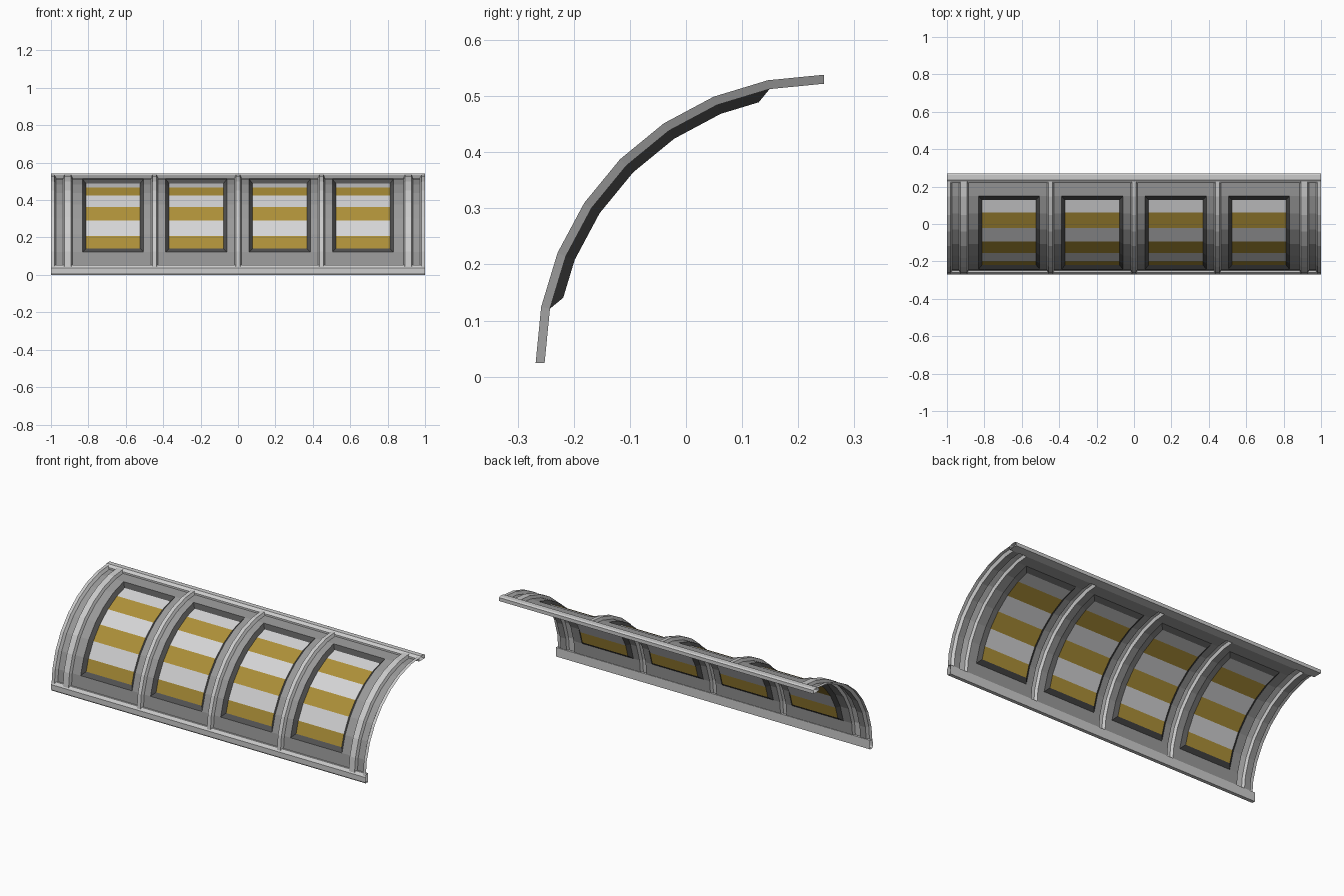
import bpy
import math

cube = bpy.data.objects.get("Cube")
if cube:
    bpy.data.objects.remove(cube, do_unlink=True)

CY, CZ = 0.246, 0.024          # axis of the quarter-circle arch
SEGS = 8                       # flat facets along the arch
R_SHELL, R_RIB, R_GLASS = 0.498, 0.514, 0.481


def make_material(name, color):
    m = bpy.data.materials.new(name)
    m.use_nodes = True
    m.diffuse_color = (*color, 1)
    bsdf = m.node_tree.nodes["Principled BSDF"]
    bsdf.inputs["Base Color"].default_value = (*color, 1)
    bsdf.inputs["Roughness"].default_value = 0.7
    return m


LIGHT = make_material("light_grey_metal", (0.60, 0.60, 0.60))
PANEL = make_material("mid_grey_panel", (0.32, 0.32, 0.32))
DARK = make_material("dark_grey_frame", (0.08, 0.08, 0.08))
WHITE = make_material("white_stripe", (0.66, 0.66, 0.67))
YELLOW = make_material("ochre_stripe", (0.42, 0.28, 0.04))


def arch_point(x, r, k):
    """Point on the faceted arch; k counts facets up from the front edge."""
    i = min(int(k), SEGS - 1)
    ends = []
    for j in (i, i + 1):
        a = j * math.pi / 2 / SEGS
        ends.append((CY - r * math.cos(a), CZ + r * math.sin(a)))
    (y0, z0), (y1, z1) = ends
    f = k - i
    return (x, y0 + (y1 - y0) * f, z0 + (z1 - z0) * f)


def build(name, verts, faces, mats, indices=None):
    me = bpy.data.meshes.new(name)
    me.from_pydata(verts, [], faces)
    for m in mats:
        me.materials.append(m)
    if indices:
        me.polygons.foreach_set("material_index", indices)
    me.update()
    ob = bpy.data.objects.new(name, me)
    bpy.context.collection.objects.link(ob)
    return ob


def sweep(name, section, rows, mats, skip=None, rule=None):
    """Sweep an open (x, radius) section along the arch rows."""
    n = len(section)
    verts = [arch_point(x, r, k) for k in rows for x, r in section]
    faces, idx = [], []
    for i in range(len(rows) - 1):
        for j in range(n - 1):
            if skip and skip(i, j):
                continue
            a = i * n + j
            faces.append((a, a + 1, a + n + 1, a + n))
            idx.append(rule(i) if rule else 0)
    return build(name, verts, faces, mats, idx)


ALL_ROWS = list(range(SEGS + 1))
WINDOW_ROWS = list(range(1, SEGS))
GLASS_ROWS = [1.25] + WINDOW_ROWS[1:-1] + [SEGS - 1.25]

# Raised ribs: three slim dividers, two wide ones, and a half rib at each end
DIVIDERS = (-0.446, 0, 0.446)
ribs = [("divider_rib", c, 0.011, 0.019) for c in DIVIDERS]
ribs += [("wide_rib", c, 0.018, 0.025) for c in (-0.91, 0.91)]
for name, c, top, base in ribs:
    sweep(name, [(c - base, R_SHELL), (c - top, R_RIB),
                 (c + top, R_RIB), (c + base, R_SHELL)], ALL_ROWS, [LIGHT])
for s in (-1, 1):
    edge = [(s, R_RIB), (s * 0.982, R_RIB), (s * 0.972, R_SHELL)]
    sweep("end_half_rib", sorted(edge), ALL_ROWS, [LIGHT])
    strip = [(s * 0.972, R_SHELL), (s * 0.935, R_SHELL)]
    sweep("end_strip", sorted(strip), ALL_ROWS, [PANEL])


def window_bay(center, left, right):
    """Wall panel with an opening, a sloped dark frame and a striped pane."""
    xl, xr = center - 0.164, center + 0.164
    gl, gr = xl + 0.019, xr - 0.019
    sweep("wall_panel", [(x, R_SHELL) for x in (left, xl, xr, right)], ALL_ROWS,
          [PANEL], skip=lambda i, j: j == 1 and 0 < i < SEGS - 1)
    sweep("striped_pane", [(gl, R_GLASS), (gr, R_GLASS)], GLASS_ROWS,
          [YELLOW, WHITE], rule=lambda i: i % 2)

    # Frame bridges the opening's edge loop to the pane's edge loop
    def loop(x0, x1, r, rows):
        return ([arch_point(x0, r, k) for k in rows]
                + [arch_point(x1, r, k) for k in reversed(rows)])

    outer = loop(xl, xr, R_SHELL, WINDOW_ROWS)
    inner = loop(gl, gr, R_GLASS, GLASS_ROWS)
    n = len(outer)
    faces = [(i, n + i, n + (i + 1) % n, (i + 1) % n) for i in range(n)]
    build("window_frame", outer + inner, faces, [DARK])


window_bay(-0.668, -0.885, -0.465)
window_bay(-0.223, -0.427, -0.019)
window_bay(0.223, 0.019, 0.427)
window_bay(0.668, 0.465, 0.885)

# Open-ended rails along both edges: (radius, distance along the arch)
RAIL = [(0.492, 0.028), (0.505, 0.028), (0.517, 0.012),
        (0.517, -0.015), (0.512, -0.024), (0.492, -0.024)]


def rail(name, profile):
    n = len(profile)
    verts = [(x, y, z) for x in (-1, 1) for y, z in profile]
    faces = [(i, (i + 1) % n, n + (i + 1) % n, n + i) for i in range(n)]
    build(name, verts, faces, [LIGHT])


rail("front_rail", [(CY - r, CZ + t) for r, t in RAIL])
rail("top_rail", [(CY - t, CZ + r) for r, t in reversed(RAIL)])
